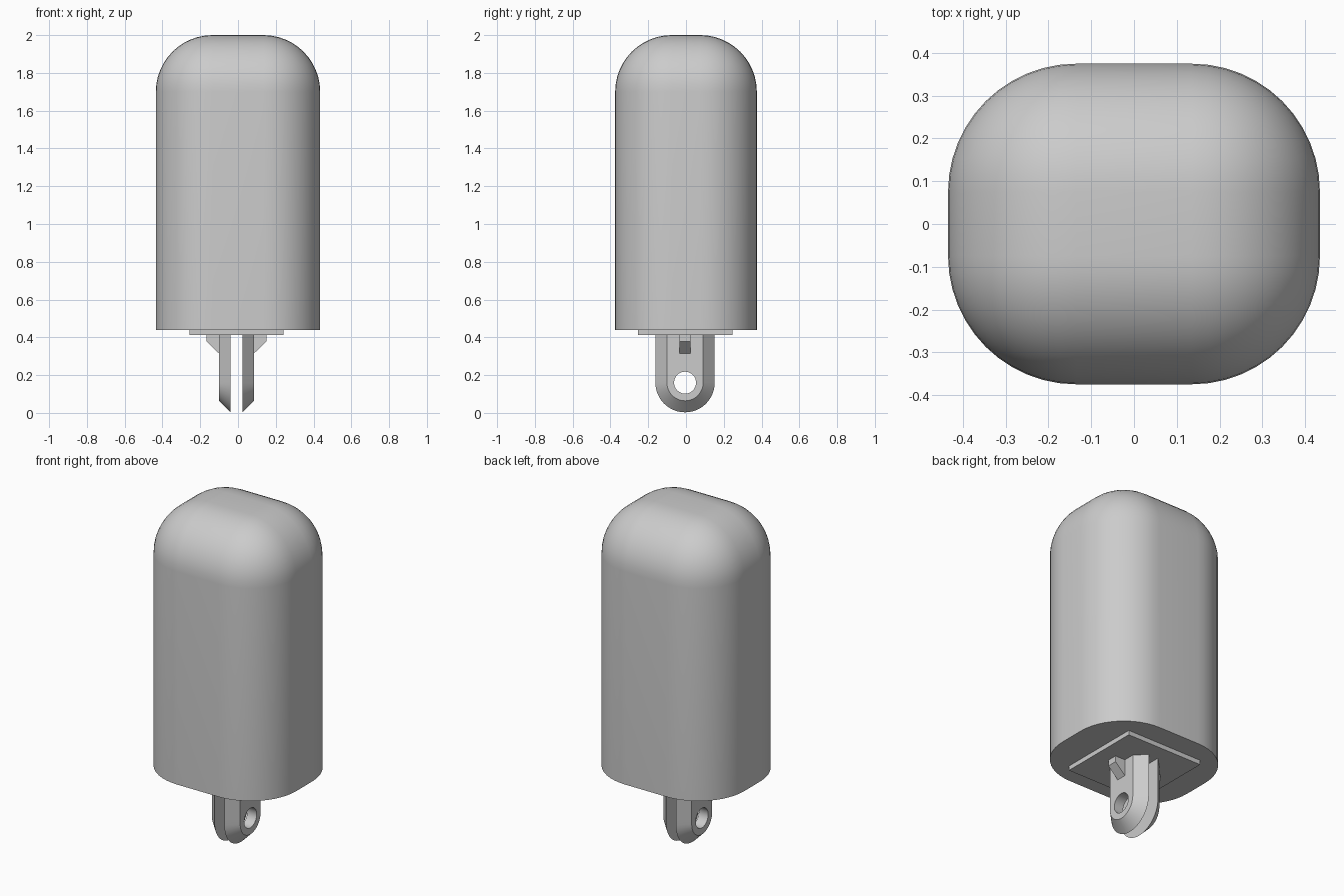
import bpy
import bmesh
from math import sin, cos, pi, radians

cube = bpy.data.objects.get("Cube")
if cube:
    bpy.data.objects.remove(cube, do_unlink=True)

grey = bpy.data.materials.new("plain_grey")
grey.use_nodes = True
GREY = (0.6, 0.6, 0.6, 1)
grey.diffuse_color = GREY
grey.node_tree.nodes["Principled BSDF"].inputs["Base Color"].default_value = GREY

CX, CY = -0.008, -0.005      # centre of the stem parts
PLATE_Z, BODY_Z, TOP_Z = 0.413, 0.44, 2.0


def finish(name, bm, smooth=30):
    bmesh.ops.recalc_face_normals(bm, faces=bm.faces)
    mesh = bpy.data.meshes.new(name)
    bm.to_mesh(mesh)
    bm.free()
    mesh.materials.append(grey)
    ob = bpy.data.objects.new(name, mesh)
    bpy.context.collection.objects.link(ob)
    bpy.ops.object.select_all(action="DESELECT")
    ob.select_set(True)
    bpy.context.view_layer.objects.active = ob
    bpy.ops.object.shade_smooth_by_angle(angle=radians(smooth))
    return ob


def box(x, y, z0, z1, cx=0, cy=0):
    bm = bmesh.new()
    bmesh.ops.create_cube(bm, size=1)
    for v in bm.verts:
        v.co.x = v.co.x * x + cx
        v.co.y = v.co.y * y + cy
        v.co.z = z1 if v.co.z > 0 else z0
    return bm


# Rounded body: every edge except the bottom rim is filleted
bm = box(0.87, 0.75, BODY_Z, TOP_Z)
edges = [e for e in bm.edges if max(v.co.z for v in e.verts) > 1]
bmesh.ops.bevel(bm, geom=edges, offset=0.3, segments=12, profile=0.5,
                affect="EDGES", clamp_overlap=True)
finish("body", bm)

# Square base plate
finish("base_plate", box(0.5, 0.5, PLATE_Z, BODY_Z + 0.01, CX, CY))

# Prong: rounded tongue with a full chamfer and an eye hole
EYE_Z, HOLE_R, STEPS = 0.16, 0.058, 48


def tongue_point(a, r):
    """Half circle below the eye, straight sides up to the plate above it."""
    c, s = cos(a), sin(a)
    if s <= 1e-6:
        return r * c, EYE_Z + r * s
    m = max(abs(c), s)
    return r * c / m, EYE_Z + (PLATE_Z + 0.005 - EYE_Z) * s / m


def hole_point(a, r):
    return r * cos(a), EYE_Z + r * sin(a)


def prong(name, side):
    inner, outer = CX + side * 0.032, CX + side * 0.093
    bm = bmesh.new()
    rings = []
    for shape, r, x in ((hole_point, HOLE_R, inner), (hole_point, HOLE_R, outer),
                        (tongue_point, 0.096, outer), (tongue_point, 0.157, inner)):
        ring = []
        for i in range(STEPS):
            y, z = shape(2 * pi * i / STEPS, r)
            ring.append(bm.verts.new((x, CY + y, z)))
        rings.append(ring)
    for k in range(4):
        a, b = rings[k], rings[(k + 1) % 4]
        for i in range(STEPS):
            j = (i + 1) % STEPS
            bm.faces.new((a[i], a[j], b[j], b[i]))
    finish(name, bm)


# Gusset: small bracket between prong and plate
def gusset(name, side):
    profile = ((0.08, PLATE_Z + 0.005), (0.158, PLATE_Z + 0.005), (0.158, 0.378),
               (0.093, 0.315), (0.08, 0.315))
    bm = bmesh.new()
    face = bm.faces.new([bm.verts.new((CX + side * x, CY - 0.03, z)) for x, z in profile])
    ext = bmesh.ops.extrude_face_region(bm, geom=[face])["geom"]
    bmesh.ops.translate(bm, vec=(0, 0.06, 0),
                        verts=[g for g in ext if isinstance(g, bmesh.types.BMVert)])
    finish(name, bm)


for label, side in (("left", 1), ("right", -1)):
    prong(label + "_prong", side)
    gusset(label + "_gusset", side)
